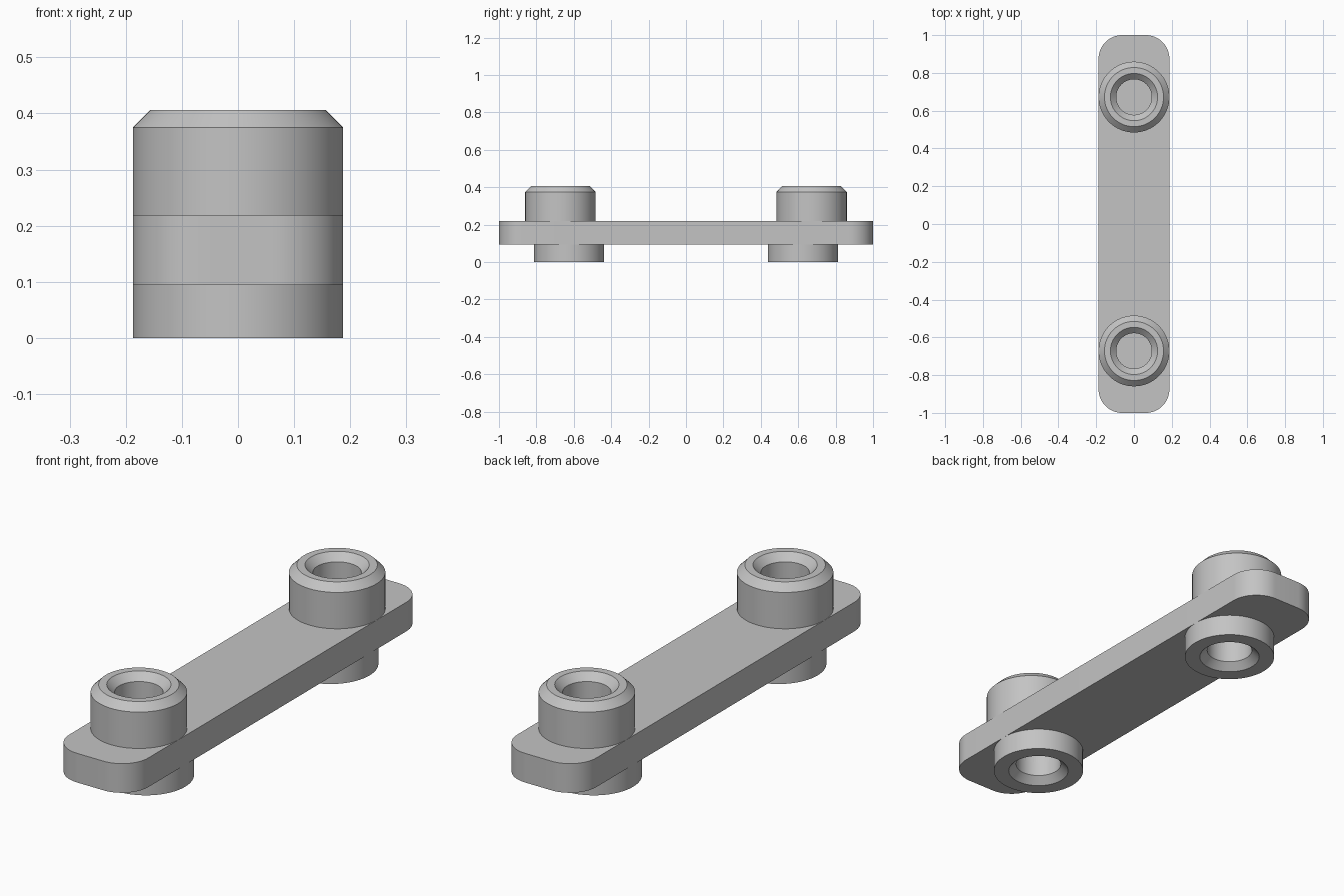
import bpy, bmesh, math

if "Cube" in bpy.data.objects:
    bpy.data.objects.remove(bpy.data.objects["Cube"])

# Main dimensions
HALF_W, CORNER = 0.1875, 0.125
PLATE_Z0, PLATE_Z1, TOP_Z = 0.094, 0.219, 0.406
BORE, RIM, CHAMFER = 0.094, 0.125, 0.031
TOP_Y, BOTTOM_Y = 0.672, 0.625
SEGS = 64

grey = bpy.data.materials.new("light grey")
grey.diffuse_color = (0.55, 0.55, 0.55, 1)
grey.use_nodes = True
grey.node_tree.nodes["Principled BSDF"].inputs["Base Color"].default_value = grey.diffuse_color


def make_object(name, bm):
    bmesh.ops.recalc_face_normals(bm, faces=bm.faces)
    mesh = bpy.data.meshes.new(name)
    bm.to_mesh(mesh)
    bm.free()
    mesh.materials.append(grey)
    obj = bpy.data.objects.new(name, mesh)
    bpy.context.collection.objects.link(obj)
    return obj


def smooth(obj):
    bpy.ops.object.select_all(action='DESELECT')
    obj.select_set(True)
    bpy.context.view_layer.objects.active = obj
    bpy.ops.object.shade_smooth_by_angle(angle=math.radians(25))


def lathe(name, profile, y):
    """Spin an (r, z) profile about an upright axis."""
    bm = bmesh.new()
    rings = [[bm.verts.new((r * math.cos(a), r * math.sin(a), z))
              for a in (2 * math.pi * i / SEGS for i in range(SEGS))]
             for r, z in profile]
    for a, b in zip(rings, rings[1:]):
        for i in range(SEGS):
            j = (i + 1) % SEGS
            bm.faces.new((a[i], a[j], b[j], b[i]))
    # Close the ring on the plate so the body is solid
    for i in range(SEGS):
        j = (i + 1) % SEGS
        bm.faces.new((rings[-1][i], rings[-1][j], rings[0][j], rings[0][i]))
    obj = make_object(name, bm)
    obj.location.y = y
    smooth(obj)
    return obj


# Flat bar with rounded corners
bm = bmesh.new()
outline = []
for k, (sx, sy) in enumerate([(1, 1), (-1, 1), (-1, -1), (1, -1)]):
    for i in range(17):
        a = math.pi / 2 * (k + i / 16)
        outline.append(bm.verts.new((sx * (HALF_W - CORNER) + CORNER * math.cos(a),
                                     sy * (1 - CORNER) + CORNER * math.sin(a),
                                     PLATE_Z0)))
base = bm.faces.new(outline)
top = bmesh.ops.extrude_face_region(bm, geom=[base])
bmesh.ops.translate(bm, vec=(0, 0, PLATE_Z1 - PLATE_Z0),
                    verts=[v for v in top["geom"] if isinstance(v, bmesh.types.BMVert)])
plate = make_object("link_plate", bm)

# Blind pockets under the bar, continuing the lower bores
for side in (-1, 1):
    bm = bmesh.new()
    bmesh.ops.create_cone(bm, cap_ends=True, segments=SEGS, radius1=BORE,
                          radius2=BORE, depth=0.14)
    cutter = make_object("pocket_cutter", bm)
    cutter.location = (0, side * BOTTOM_Y, 0.16 - 0.07)
    cutter.hide_render = True
    cutter.hide_viewport = True
    cut = plate.modifiers.new("pocket", 'BOOLEAN')
    cut.operation = 'DIFFERENCE'
    cut.solver = 'EXACT'
    cut.object = cutter
smooth(plate)

# Upper and lower bushings at both ends
upper = [(BORE, PLATE_Z1), (BORE, TOP_Z - CHAMFER), (RIM, TOP_Z),
         (HALF_W - CHAMFER, TOP_Z), (HALF_W, TOP_Z - CHAMFER), (HALF_W, PLATE_Z1)]
lower = [(BORE, PLATE_Z0), (BORE, CHAMFER), (RIM, 0), (HALF_W, 0), (HALF_W, PLATE_Z0)]
for side, label in ((-1, "front"), (1, "back")):
    lathe(label + "_upper_bushing", upper, side * TOP_Y)
    lathe(label + "_lower_bushing", lower, side * BOTTOM_Y)
